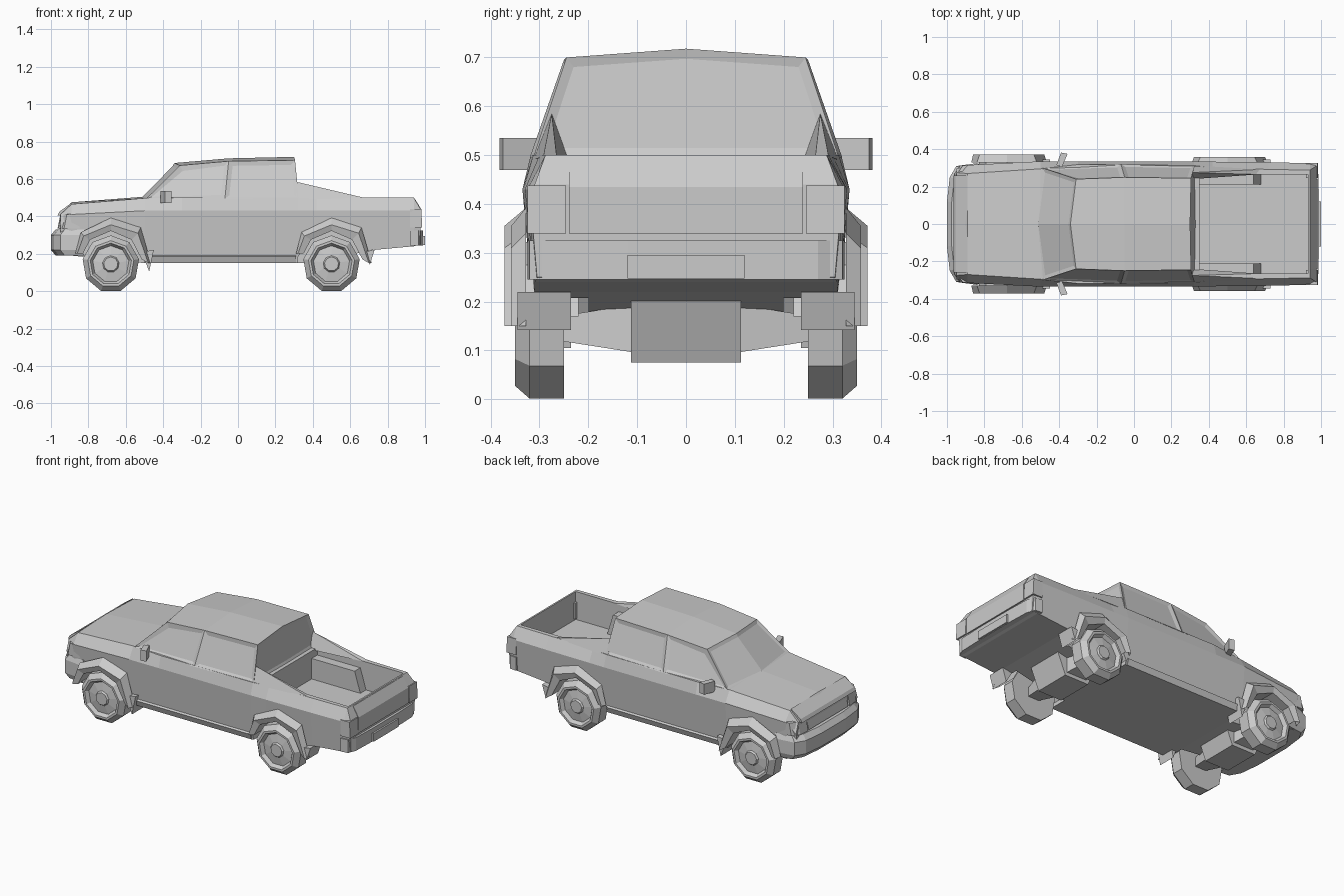
import bpy, bmesh
from math import sin, cos, pi

if "Cube" in bpy.data.objects:
    bpy.data.objects.remove(bpy.data.objects["Cube"])


def finish(name, bm):
    bmesh.ops.remove_doubles(bm, verts=bm.verts, dist=1e-5)
    bmesh.ops.recalc_face_normals(bm, faces=bm.faces)
    me = bpy.data.meshes.new(name)
    bm.to_mesh(me)
    bm.free()
    ob = bpy.data.objects.new(name, me)
    bpy.context.collection.objects.link(ob)
    return ob


def build(name, verts, faces, mirror=False):
    bm = bmesh.new()
    for s in ((1, -1) if mirror else (1,)):
        vs = [bm.verts.new((x, s * y, z)) for x, y, z in verts]
        for f in faces:
            bm.faces.new([vs[i] for i in f])
    return finish(name, bm)


def loft(name, rings, mirror=False, closed=True, caps=True):
    n = len(rings[0])
    faces = []
    for r in range(len(rings) - 1):
        for i in range(n if closed else n - 1):
            j = (i + 1) % n
            faces.append((r * n + i, r * n + j, (r + 1) * n + j, (r + 1) * n + i))
    if caps:
        last = (len(rings) - 1) * n
        faces += [tuple(range(n)), tuple(range(last, last + n))]
    return build(name, [p for ring in rings for p in ring], faces, mirror)


def prism(name, pts, a, b, axis, mirror=False):
    put = {'x': lambda u, v, w: (w, u, v), 'y': lambda u, v, w: (u, w, v),
           'z': lambda u, v, w: (u, v, w)}[axis]
    return loft(name, [[put(u, v, w) for u, v in pts] for w in (a, b)], mirror)


def box(name, x0, x1, y0, y1, z0, z1, mirror=False):
    return prism(name, [(x0, y0), (x1, y0), (x1, y1), (x0, y1)], z0, z1, 'z', mirror)


def cut(target, cutter):
    m = target.modifiers.new('cut', 'BOOLEAN')
    m.operation, m.solver, m.object = 'DIFFERENCE', 'EXACT', cutter
    bpy.context.view_layer.objects.active = target
    bpy.ops.object.modifier_apply(modifier=m.name)
    bpy.data.objects.remove(cutter)


SIDES, AXLES, HUB_Z = 9, (-0.68, 0.50), 0.145


def circle(cx, y, r):
    return [(cx + r * cos(pi / 2 + 2 * pi * k / SIDES), y,
             HUB_Z + r * sin(pi / 2 + 2 * pi * k / SIDES)) for k in range(SIDES)]


# lower body: x, bottom y/z, widest y/z, shoulder y/z, crown
SECTIONS = [
    (-0.95, .27, .20, .295, .35, .275, .41, .005),
    (-0.89, .30, .19, .315, .41, .27, .465, .01),
    (-0.50, .31, .15, .335, .43, .295, .497, .008),
    (-0.30, .31, .15, .335, .43, .318, .50, 0),
    (0.32, .31, .15, .335, .43, .313, .50, 0),
    (0.42, .31, .155, .333, .43, .300, .50, 0),
    (0.72, .31, .22, .330, .43, .292, .50, 0),
    (0.94, .31, .24, .325, .43, .288, .50, 0),
    (0.975, .305, .25, .318, .40, .310, .44, 0)]
rings = []
for x, yb, zb, yw, zw, ys, zs, c in SECTIONS:
    half = [(yb, zb), (yw, zw), (ys, zs)]
    rings.append([(x, y, z) for y, z in half] + [(x, 0, zs + c)]
                 + [(x, -y, z) for y, z in reversed(half)])
body = loft('lower_body', rings)

# wheel wells and cargo bed
for cx in AXLES:
    for s in (1, -1):
        cut(body, loft('well_cutter', [circle(cx, s * .2, .185), circle(cx, s * .42, .185)]))
cut(body, box('bed_cutter', .35, .93, -.265, .265, .33, .60))
prism('bed_wheel_box', [(.345, .325), (.68, .325), (.64, .455), (.345, .455)],
      .21, .27, 'y', True)

# cab with recessed windows
low = [(-.53, 0, .495), (-.49, .30, .495), (-.07, .32, .495), (.325, .313, .495), (.33, 0, .495)]
top = [(-.34, 0, .685), (-.31, .24, .672), (-.05, .25, .695), (.305, .245, .70), (.30, 0, .718)]
bm = bmesh.new()
mid_roof = bm.verts.new((-.05, 0, .71))


def row(pts, s):
    return [bm.verts.new((x, s * y, z)) for x, y, z in pts]


for s in (1, -1):
    a, b = row(low, s), row(top, s)
    for i in range(4):
        bm.faces.new((a[i], a[i + 1], b[i + 1], b[i]))
    bm.faces.new((b[0], b[1], b[2], mid_roof))
    bm.faces.new((mid_roof, b[2], b[3], b[4]))
    bm.faces.new(a)
bmesh.ops.remove_doubles(bm, verts=bm.verts, dist=1e-5)
bmesh.ops.recalc_face_normals(bm, faces=bm.faces)
bm.normal_update()
walls = [f for f in bm.faces if abs(f.normal.z) < .85]
sides = [f for f in walls if abs(f.normal.y) > .7]
front = [f for f in walls if f.normal.x < -.5]
rear = [f for f in walls if f.normal.x > .5]
bmesh.ops.inset_individual(bm, faces=sides, thickness=.032, depth=-.008)
for group in (front, rear):
    bmesh.ops.inset_region(bm, faces=group, thickness=.02, depth=-.006, use_even_offset=True)
finish('cab', bm)

# sloping sails behind the cab
build('cab_sail', [(.31, .313, .49), (.31, .24, .49), (.31, .275, .585),
                   (.68, .292, .498), (.66, .265, .498)],
      [(0, 1, 2), (0, 2, 3), (1, 4, 2), (2, 4, 3), (0, 3, 4, 1)], True)

# wheels: tyre, rim and hub in one turned profile
PROFILE = [(0, .25), (.153, .25), (.153, .32), (.125, .35), (.112, .35),
           (.098, .328), (.045, .336), (.038, .346), (0, .346)]
for cx, label in zip(AXLES, ('front', 'rear')):
    loft(label + '_wheels', [circle(cx, y, max(r, 1e-6)) for r, y in PROFILE],
         True, caps=False)

    # flared arches
    wide = .372 if label == 'front' else .358
    outer = [(-.19, .20), (-.16, .315), (0, .392), (.16, .34), (.215, .15)]
    crest = [(-.18, .20), (-.145, .295), (0, .355), (.145, .31), (.20, .15)]
    inner = [(-.15, .20), (-.11, .275), (0, .322), (.11, .275), (.165, .17)]
    strips = [[(cx + u, y, v) for u, v in line] for line, y in
              ((outer, .328), (crest, wide), (inner, wide - .012), (inner, .22))]
    loft(label + '_arch_flares', strips, True, closed=False, caps=False)
    tip = .105 if label == 'front' else .142
    prism(label + '_mud_flaps', [(cx + .165, .21), (cx + .205, tip), (cx + .23, .22)],
          .235, .345, 'y', True)

    # axle block with tapering arms
    prism(label + '_axle_block', [(cx - .14, .20), (cx - .08, .075), (cx + .08, .075),
                                  (cx + .14, .22)], -.113, .113, 'y')
    loft(label + '_axle_arms',
         [[(cx + dx * k, y, HUB_Z + dz * k) for dx, dz in
           ((-.07, -.05), (.07, -.05), (.07, .05), (-.07, .05))]
          for y, k in ((.10, 1), (.26, .5))], True)

# front bumper, grille, headlights
F = [(-.84, .325), (-.95, .31), (-.985, .25), (-1.0, .12)]
plan = F + [(x, -y) for x, y in reversed(F)]
loft('front_bumper', [[(x * k + d, y * k, z) for x, y in plan] for z, k, d in
                      ((.19, .975, 0), (.22, 1, 0), (.30, 1, 0), (.33, .97, -.005))])
prism('grille', [(-.93, .33), (-.962, .335), (-.945, .405), (-.92, .42)], -.19, .19, 'y')
prism('hood_lip', [(-.965, .405), (-.955, .425), (-.89, .472), (-.89, .44), (-.92, .405)],
      -.26, .26, 'y')
loft('headlights', [[(x + d, y, z) for x, z in
                     ((-.965, .335), (-.95, .41), (-.90, .415), (-.88, .335))]
                    for y, d in ((.20, 0), (.27, .005), (.312, .035))], True)
box('front_plate', -1.0, -.985, -.12, .12, .225, .285)

# rear bumper, tailgate and lights
R = [(.92, .325), (.965, .32), (.985, .27), (.99, .12)]
prism('rear_bumper', R + [(x, -y) for x, y in reversed(R)], .245, .325, 'z')
prism('tailgate', [(.93, .335), (.982, .34), (.982, .435), (.945, .495), (.93, .495)],
      -.24, .24, 'y')
prism('tail_lights', [(.92, .34), (.985, .34), (.98, .438), (.92, .438)], .246, .325, 'y', True)
box('rear_plate', .98, 1.0, -.12, .12, .247, .296)

# door mirrors
prism('door_mirrors', [(-.415, .315), (-.385, .305), (-.355, .375), (-.39, .382)],
      .47, .535, 'z', True)

# sills under the doors
prism('side_sills', [(.27, .15), (.312, .15), (.325, .185), (.30, .20)],
      -.47, .31, 'x', True)
